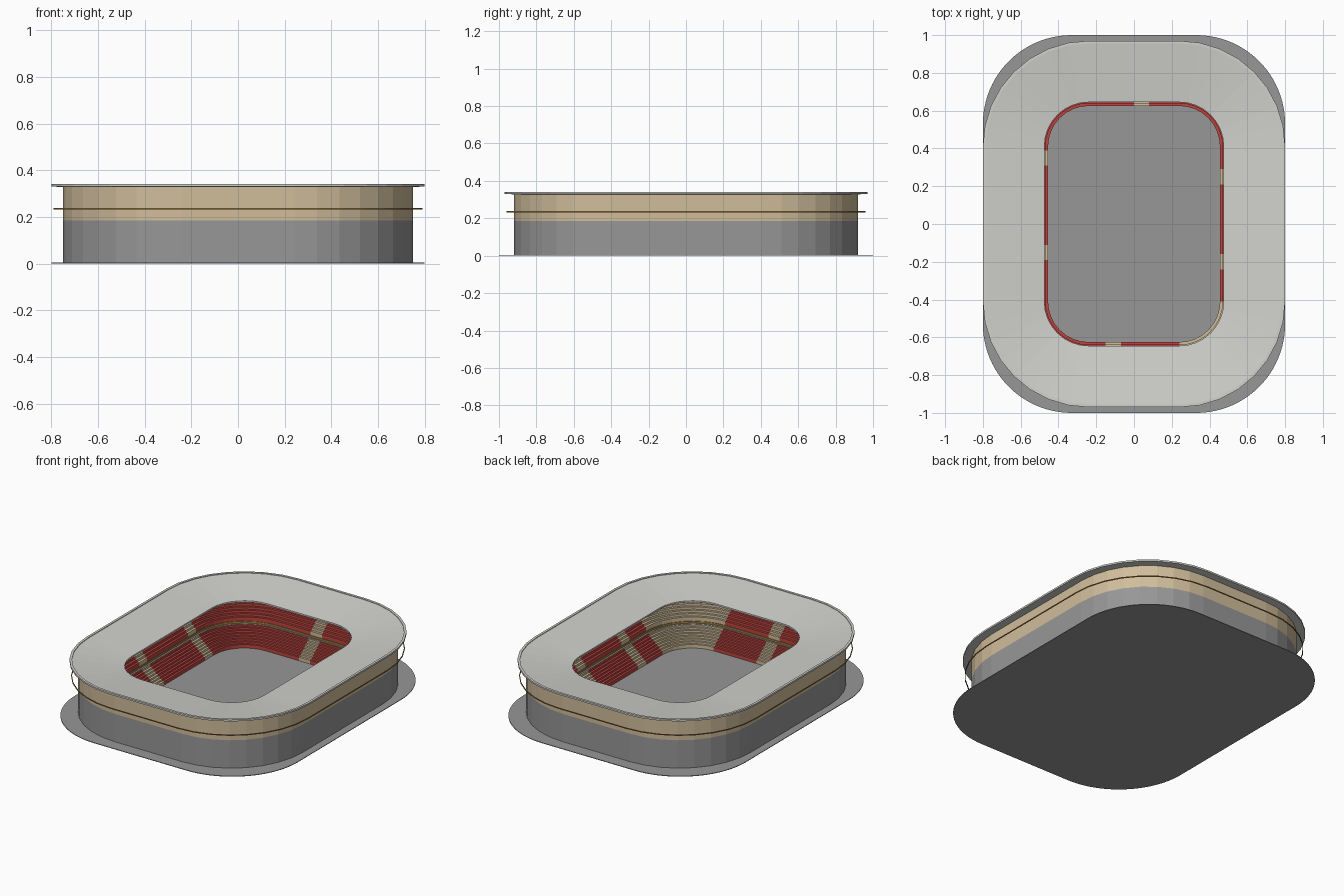
import bpy, bmesh, math

cube = bpy.data.objects.get("Cube")
if cube:
    bpy.data.objects.remove(cube, do_unlink=True)


def material(name, rgb):
    m = bpy.data.materials.new(name)
    m.use_nodes = True
    m.diffuse_color = (*rgb, 1)
    m.node_tree.nodes["Principled BSDF"].inputs["Base Color"].default_value = (*rgb, 1)
    return m


GREY = material("concrete grey", (0.31, 0.31, 0.31))
ROOF = material("roof light grey", (0.64, 0.64, 0.61))
CREAM = material("cream cladding", (0.63, 0.51, 0.33))
GOLD = material("dark gold", (0.38, 0.22, 0.05))
RED = material("seat red", (0.50, 0.06, 0.05))

# Every ring follows a rounded rectangle grown outwards from this core
CORE_X, CORE_Y = 0.24, 0.41
AISLE = 0.08
AISLES = {"east": (0.25, -0.2), "north": (0.04,), "west": (0.35, -0.15), "south": (-0.11,)}


def track(cx=CORE_X, cy=CORE_Y, steps=8, aisles=False):
    """Closed path of (base x, base y, normal x, normal y, tag of next segment)."""
    path = []
    sides = (("east", cx, -cy, cx, cy), ("north", cx, cy, -cx, cy),
             ("west", -cx, cy, -cx, -cy), ("south", -cx, -cy, cx, -cy))
    for i, (side, x0, y0, x1, y1) in enumerate(sides):
        a = i * math.pi / 2
        length = math.hypot(x1 - x0, y1 - y0)
        stops = [(0, "seat")]
        if aisles:
            sign = 1 if side in ("east", "south") else -1
            for c in sorted(sign * v for v in AISLES[side]):
                s = c + length / 2
                stops += [(s - AISLE / 2, "aisle"), (s + AISLE / 2, "seat")]
        for s, tag in stops:
            t = s / length
            path.append((x0 + (x1 - x0) * t, y0 + (y1 - y0) * t,
                         math.cos(a), math.sin(a), tag))
        tag = "plain" if side == "south" else "seat"
        for k in range(steps):
            b = a + math.pi / 2 * k / steps
            path.append((x1, y1, math.cos(b), math.sin(b), tag))
    return path


def finish(bm, name, mats):
    bmesh.ops.recalc_face_normals(bm, faces=bm.faces)
    mesh = bpy.data.meshes.new(name)
    bm.to_mesh(mesh)
    bm.free()
    for m in mats:
        mesh.materials.append(m)
    ob = bpy.data.objects.new(name, mesh)
    bpy.context.scene.collection.objects.link(ob)
    return ob


def sweep(name, profile, mats, rule=None, path=None):
    """Sweep a closed (offset, z) profile round the track; rule(tag, edge) picks the material."""
    path = path or track()
    bm = bmesh.new()
    loops = [[bm.verts.new((x + r * nx, y + r * ny, z)) for r, z in profile]
             for x, y, nx, ny, _ in path]
    n = len(profile)
    for i, here in enumerate(loops):
        there = loops[(i + 1) % len(loops)]
        for j in range(n):
            k = (j + 1) % n
            f = bm.faces.new((here[j], there[j], there[k], here[k]))
            if rule:
                f.material_index = rule(path[i][4], j)
    return finish(bm, name, mats)


def box(r0, r1, z0, z1):
    return [(r0, z0), (r1, z0), (r1, z1), (r0, z1)]


# Ground plate with generous corners
bm = bmesh.new()
R = 0.47
edge = [(x + R * nx, y + R * ny) for x, y, nx, ny, _ in track(0.8 - R, 1 - R, 24)]
bottom = bm.faces.new([bm.verts.new((x, y, 0)) for x, y in edge])
top = bmesh.ops.extrude_face_region(bm, geom=[bottom])
bmesh.ops.translate(bm, vec=(0, 0, 0.004),
                    verts=[v for v in top["geom"] if isinstance(v, bmesh.types.BMVert)])
finish(bm, "ground_plate", [GREY])

# Faceted outer wall, plain below and clad above
sweep("lower_wall", box(0.495, 0.51, 0.003, 0.185), [GREY])
sweep("upper_wall", box(0.495, 0.51, 0.185, 0.33), [CREAM])

# Thin hoop standing clear of the wall
sweep("outer_hoop", box(0.545, 0.55, 0.232, 0.238), [GOLD])

# Roof ring with a raised rim, sloping down to the opening
sweep("roof", [(0.235, 0.292), (0.51, 0.328), (0.56, 0.33), (0.56, 0.341),
               (0.545, 0.341), (0.545, 0.337), (0.235, 0.302)], [ROOF])


# Stepped stands with red seating blocks, aisles and one plain corner
def stand(name, r0, z0, r1, z1, rows):
    dr, dz = (r1 - r0) / rows, (z1 - z0) / rows
    steps = [(r0, 0.003 if z0 < 0.05 else z0 - 0.012)]
    for i in range(rows):
        steps += [(r0 + i * dr, z0 + (i + 1) * dz), (r0 + (i + 1) * dr, z0 + (i + 1) * dz)]
    count = len(steps)
    profile = steps + [(r1, steps[0][1])]

    def rule(tag, j):
        return 1 if tag == "seat" and j < count - 1 else 0

    sweep(name, profile, [CREAM, RED], rule, track(aisles=True))


stand("lower_stand", 0.215, 0.015, 0.325, 0.11, 8)
stand("upper_stand", 0.335, 0.135, 0.495, 0.30, 11)

# Walkway between the tiers, with its gold front
sweep("walkway", box(0.32, 0.495, 0.1, 0.112), [GREY])
sweep("walkway_band", box(0.331, 0.34, 0.112, 0.124), [GOLD])
